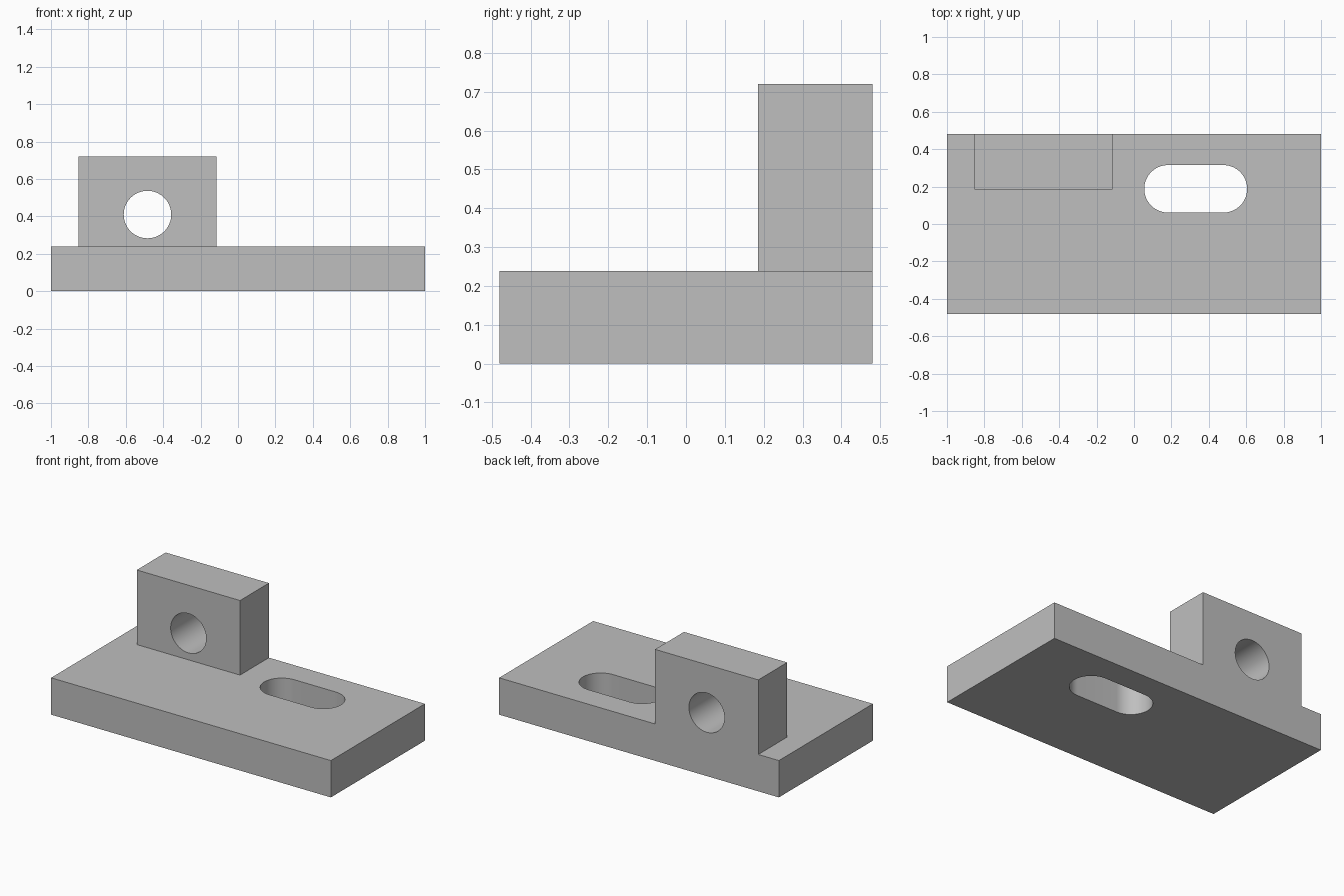
import bpy, bmesh, math
from mathutils import Matrix, Vector

old = bpy.data.objects.get("Cube")
if old:
    bpy.data.objects.remove(old, do_unlink=True)

grey = bpy.data.materials.new("machined_grey")
grey.use_nodes = True
color = (0.52, 0.52, 0.52, 1)
grey.diffuse_color = color
grey.node_tree.nodes["Principled BSDF"].inputs["Base Color"].default_value = color


def add_object(name, bm):
    bmesh.ops.recalc_face_normals(bm, faces=bm.faces)
    mesh = bpy.data.meshes.new(name)
    bm.to_mesh(mesh)
    bm.free()
    mesh.materials.append(grey)
    obj = bpy.data.objects.new(name, mesh)
    bpy.context.collection.objects.link(obj)
    return obj


def box(name, low, high):
    low, high = Vector(low), Vector(high)
    bm = bmesh.new()
    bmesh.ops.create_cube(bm, size=1, matrix=Matrix.Translation((low + high) / 2)
                          @ Matrix.Diagonal((high - low).to_4d()))
    return add_object(name, bm)


def slot_prism(name, center, radius, half_length, depth, rotation, steps=32):
    """Stadium-shaped prism; a zero half length gives a cylinder."""
    bm = bmesh.new()
    points = []
    for side in (1, -1):
        for i in range(steps + 1):
            a = math.pi * (i / steps - 0.5)
            points.append((side * (half_length + radius * math.cos(a)),
                           side * radius * math.sin(a), -depth / 2))
    face = bm.faces.new([bm.verts.new(p) for p in points])
    bmesh.ops.remove_doubles(bm, verts=bm.verts, dist=0.0001)
    ext = bmesh.ops.extrude_face_region(bm, geom=bm.faces[:])
    top = [v for v in ext["geom"] if isinstance(v, bmesh.types.BMVert)]
    bmesh.ops.translate(bm, verts=top, vec=(0, 0, depth))
    bmesh.ops.transform(bm, verts=bm.verts, matrix=Matrix.Translation(center) @ rotation)
    return add_object(name, bm)


def combine(body, tool, operation):
    tool.hide_render = True
    mod = body.modifiers.new(tool.name, "BOOLEAN")
    mod.operation, mod.object, mod.solver = operation, tool, "EXACT"
    bpy.context.view_layer.objects.active = body
    bpy.ops.object.modifier_apply(modifier=mod.name)
    bpy.data.objects.remove(tool, do_unlink=True)


# Base plate with the upright lug fused flush to its back edge
bracket = box("mounting_bracket", (-1, -0.48, 0), (1, 0.48, 0.238))
lug = box("upright_lug", (-0.853, 0.185, 0.1), (-0.115, 0.48, 0.72))
combine(bracket, lug, "UNION")

# Round bore through the lug, front to back
bore = slot_prism("bore_cutter", (-0.484, 0.33, 0.41), 0.127, 0, 1,
                  Matrix.Rotation(math.pi / 2, 4, "X"))
combine(bracket, bore, "DIFFERENCE")

# Long slot through the plate
slot = slot_prism("slot_cutter", (0.33, 0.188, 0.12), 0.127, 0.148, 1, Matrix())
combine(bracket, slot, "DIFFERENCE")

# Smooth hole walls, sharp edges
bpy.ops.object.select_all(action="DESELECT")
bracket.select_set(True)
bpy.context.view_layer.objects.active = bracket
bpy.ops.object.shade_smooth_by_angle(angle=math.radians(30))
